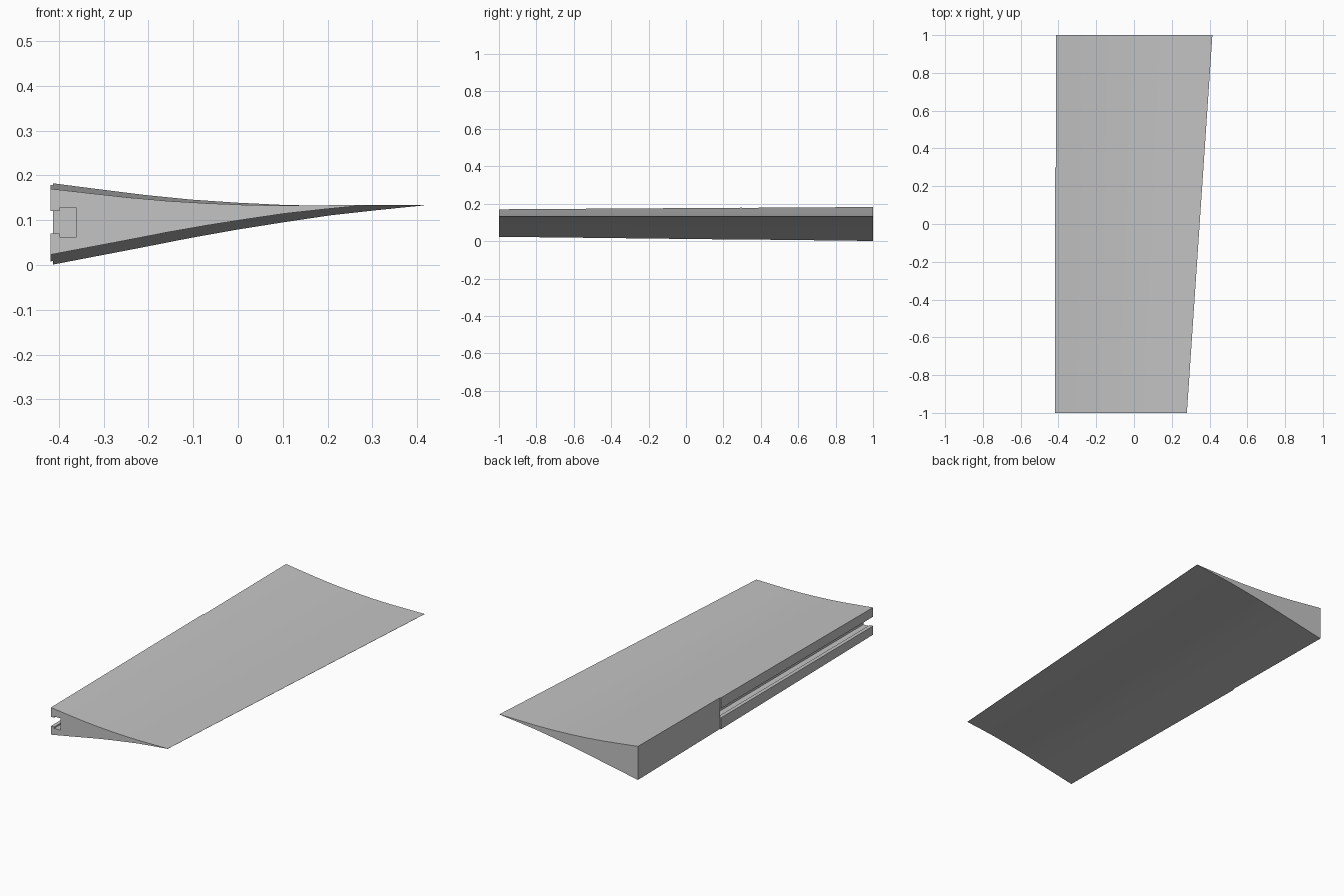
import bpy
import bmesh

if "Cube" in bpy.data.objects:
    bpy.data.objects.remove(bpy.data.objects["Cube"], do_unlink=True)

# One plain grey for the whole panel
grey = bpy.data.materials.new("light_grey")
grey.use_nodes = True
color = (0.55, 0.55, 0.55, 1)
grey.diffuse_color = color
grey.node_tree.nodes["Principled BSDF"].inputs["Base Color"].default_value = color

FRONT_X = -0.418      # thick edge
TAIL_Z = 0.134        # height of the thin edge

# Heights above and below the thin edge, evenly spaced from thick to thin
UPPER = [0.049, 0.0355, 0.0225, 0.012, 0.005, 0, -0.002, -0.001, 0]
LOWER = [-0.134, -0.114, -0.094, -0.0735, -0.055, -0.0385, -0.023, -0.0115, -0.001]


def loft(name, sections):
    """Skin matching closed outlines and cap both ends."""
    bm = bmesh.new()
    rings = [[bm.verts.new(p) for p in pts] for pts in sections]
    count = len(rings[0])
    for a, b in zip(rings, rings[1:]):
        for i in range(count):
            j = (i + 1) % count
            bm.faces.new((a[i], a[j], b[j], b[i]))
    bm.faces.new(rings[0])
    bm.faces.new(rings[-1])
    bmesh.ops.recalc_face_normals(bm, faces=bm.faces[:])
    mesh = bpy.data.meshes.new(name)
    bm.to_mesh(mesh)
    bm.free()
    mesh.materials.append(grey)
    obj = bpy.data.objects.new(name, mesh)
    bpy.context.collection.objects.link(obj)
    return obj


def section(y, tail_x, up, down):
    """Wing outline with separately scaled upper and lower curves."""
    last = len(UPPER) - 1
    xs = [FRONT_X + (tail_x - FRONT_X) * i / last for i in range(last + 1)]
    top = [(x, y, TAIL_Z + h * up) for x, h in zip(xs, UPPER)]
    low = [(x, y, TAIL_Z + h * down) for x, h in zip(xs, LOWER)]
    return top + low[::-1]


def prism(name, outline, y0, y1):
    return loft(name, [[(x, y, z) for x, z in outline] for y in (y0, y1)])


def cut(target, cutter):
    cutter.hide_render = True
    mod = target.modifiers.new("cut", 'BOOLEAN')
    mod.operation = 'DIFFERENCE'
    mod.solver = 'EXACT'
    mod.object = cutter
    bpy.context.view_layer.objects.active = target
    bpy.ops.object.modifier_apply(modifier=mod.name)
    bpy.data.objects.remove(cutter, do_unlink=True)


# Tapered wing panel
panel = loft("wing_panel", [section(-1, 0.28, 0.735, 0.827),
                            section(1, 0.415, 1, 1)])

# Shallow step along the rear part of the thick edge
cut(panel, prism("step_cutter",
                 [(-0.5, -0.1), (-0.413, -0.1), (-0.413, 0.3), (-0.5, 0.3)],
                 0.3, 1.1))

# T-shaped slot running in from the front end
cut(panel, prism("slot_cutter",
                 [(-0.5, 0.07), (-0.398, 0.07), (-0.398, 0.063), (-0.36, 0.063),
                  (-0.36, 0.127), (-0.398, 0.127), (-0.398, 0.12), (-0.5, 0.12)],
                 -1.1, 0.3))

# Smooth skin with sharp borders
bpy.ops.object.select_all(action='DESELECT')
panel.select_set(True)
bpy.context.view_layer.objects.active = panel
bpy.ops.object.shade_smooth_by_angle(angle=0.5)
